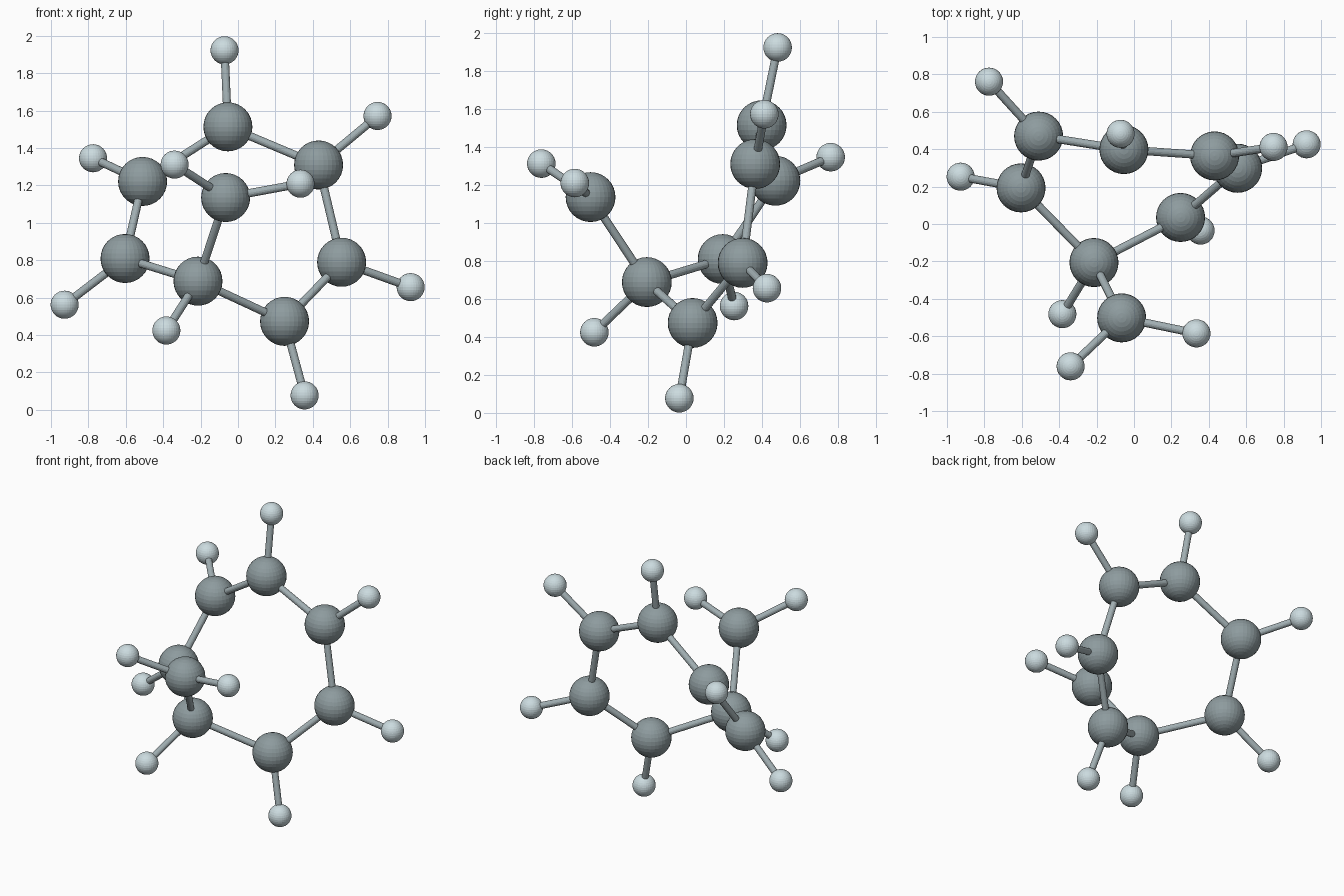
import bpy
from mathutils import Vector

if "Cube" in bpy.data.objects:
    bpy.data.objects.remove(bpy.data.objects["Cube"])

R_LARGE, R_SMALL, R_ROD = 0.131, 0.075, 0.022


def material(name, rgb):
    m = bpy.data.materials.new(name)
    m.diffuse_color = (*rgb, 1)
    m.use_nodes = True
    m.node_tree.nodes["Principled BSDF"].inputs["Base Color"].default_value = m.diffuse_color
    return m


DARK = material("dark_grey", (0.27, 0.33, 0.345))
PALE = material("pale_blue_grey", (0.60, 0.71, 0.74))
ROD = material("rod_grey", (0.36, 0.43, 0.45))


def ball(name, pos, radius, mat):
    bpy.ops.mesh.primitive_uv_sphere_add(segments=32, ring_count=16, radius=radius, location=pos)
    ob = bpy.context.object
    ob.name = name
    ob.data.materials.append(mat)


def rod(name, a, b):
    a, b = Vector(a), Vector(b)
    d = b - a
    bpy.ops.mesh.primitive_cylinder_add(vertices=16, radius=R_ROD, depth=d.length, location=(a + b) / 2)
    ob = bpy.context.object
    ob.name = name
    ob.rotation_euler = d.to_track_quat('Z', 'Y').to_euler()
    ob.data.materials.append(ROD)


# Seven-atom ring plus one side carbon (last); each with its hydrogens
atoms = [
    ((-0.054, 0.398, 1.513), [(-0.072, 0.482, 1.922)]),
    ((0.431, 0.364, 1.309), [(0.746, 0.412, 1.571)]),
    ((0.554, 0.298, 0.789), [(0.923, 0.426, 0.656)]),
    ((0.249, 0.035, 0.473), [(0.356, -0.035, 0.077)]),
    ((-0.214, -0.206, 0.688), [(-0.383, -0.482, 0.424)]),
    ((-0.604, 0.193, 0.809), [(-0.927, 0.253, 0.562)]),
    ((-0.510, 0.470, 1.221), [(-0.775, 0.761, 1.345)]),
    ((-0.066, -0.502, 1.135), [(-0.339, -0.761, 1.311), (0.334, -0.585, 1.209)]),
]

for i, (c, hydrogens) in enumerate(atoms, 1):
    ball(f"carbon_ball_{i}", c, R_LARGE, DARK)
    for j, h in enumerate(hydrogens, 1):
        ball(f"hydrogen_ball_{i}_{j}", h, R_SMALL, PALE)
        rod(f"hydrogen_bond_{i}_{j}", c, h)

# Ring bonds, then the bond to the side carbon
for i in range(7):
    rod(f"ring_bond_{i + 1}", atoms[i][0], atoms[(i + 1) % 7][0])
rod("side_bond", atoms[4][0], atoms[7][0])
